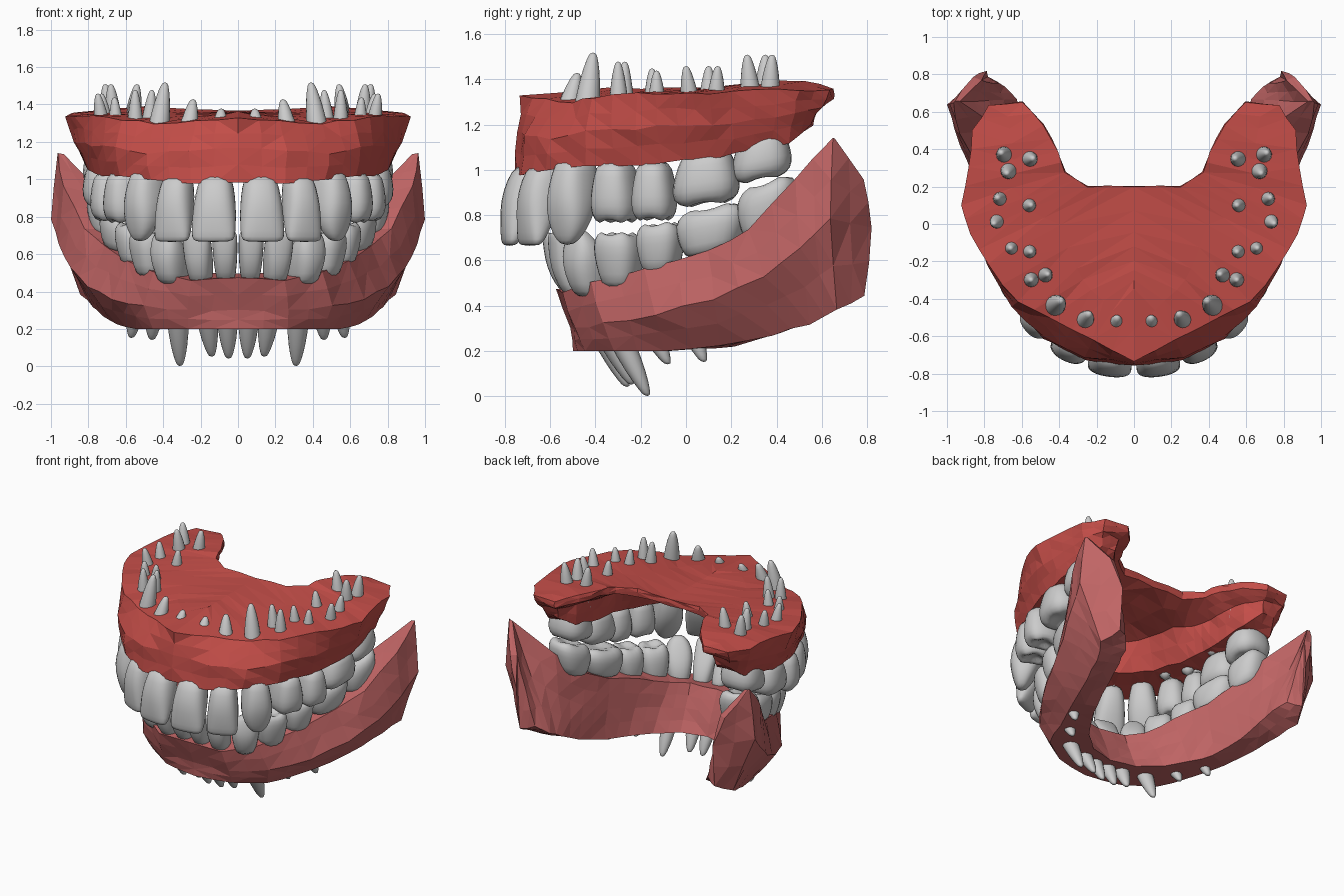
import bpy, bmesh, math, random
from mathutils import Vector as V
random.seed(4)


def finish(name, bm, smooth, color=None):
    bmesh.ops.recalc_face_normals(bm, faces=bm.faces)
    me = bpy.data.meshes.new(name)
    bm.to_mesh(me)
    bm.free()
    ob = bpy.data.objects.new(name, me)
    bpy.context.collection.objects.link(ob)
    m = ob.modifiers.new("mirror", 'MIRROR')
    m.use_clip = True
    m.merge_threshold = 0.0005
    if smooth:
        s = ob.modifiers.new("round", 'SUBSURF')
        s.levels = s.render_levels = 1
        for p in me.polygons:
            p.use_smooth = True
    if color:
        mat = bpy.data.materials.new(name)
        mat.diffuse_color = (*color, 1)
        me.materials.append(mat)
    return ob


def skin(bm, rings, skip=lambda i, j: False, caps=(True, True)):
    vs = [[bm.verts.new(p) for p in r] for r in rings]
    n = len(vs[0])
    for i in range(len(vs) - 1):
        for j in range(n):
            if not skip(i, j):
                k = (j + 1) % n
                bm.faces.new((vs[i][j], vs[i][k], vs[i + 1][k], vs[i + 1][j]))
    if caps[0]:
        bm.faces.new(vs[0])
    if caps[1]:
        bm.faces.new(vs[-1][::-1])


def gum(name, sections, color, skip=lambda i, j: False):
    bm = bmesh.new()
    skin(bm, sections, skip, (False, True))
    bmesh.ops.triangulate(bm, faces=[f for f in bm.faces if len(f.verts) > 4])
    bmesh.ops.subdivide_edges(bm, edges=bm.edges[:], cuts=1, use_grid_fill=True)
    for v in bm.verts:  # uneven hand-cut facets
        j = V([random.uniform(-.006, .006) for _ in range(3)])
        if abs(v.co.x) < 1e-4:
            j.x = 0
        if v.co.z < .21:
            j.z = 0
        v.co += j
    bmesh.ops.triangulate(bm, faces=bm.faces[:])
    finish(name, bm, False, color)


# Upper gum: outer top, outer middle, outer bottom, inner bottom, inner top at each station
up = [
    ((0, -.73, 1.33), (0, -.74, 1.17), (0, -.76, .98), (0, -.5, 1.03), (0, -.4, 1.36)),
    ((.22, -.62, 1.31), (.26, -.71, 1.15), (.25, -.73, .98), (.16, -.47, 1.03), (0, -.3, 1.36)),
    ((.45, -.5, 1.30), (.49, -.6, 1.14), (.47, -.62, 1.0), (.31, -.38, 1.04), (0, -.2, 1.36)),
    ((.62, -.42, 1.32), (.66, -.44, 1.17), (.63, -.44, 1.02), (.41, -.28, 1.05), (0, -.05, 1.36)),
    ((.78, -.22, 1.34), (.78, -.22, 1.18), (.73, -.2, 1.02), (.48, -.1, 1.06), (0, .2, 1.37)),
    ((.88, -.05, 1.34), (.845, -.03, 1.2), (.79, 0, 1.04), (.52, .02, 1.07), (.25, .2, 1.37)),
    ((.92, .1, 1.34), (.88, .12, 1.2), (.81, .15, 1.06), (.54, .14, 1.08), (.37, .28, 1.385)),
    ((.88, .3, 1.35), (.86, .3, 1.22), (.8, .3, 1.09), (.54, .3, 1.1), (.41, .38, 1.40)),
    ((.86, .5, 1.355), (.84, .48, 1.25), (.78, .45, 1.12), (.57, .45, 1.13), (.48, .53, 1.39)),
    ((.78, .63, 1.35), (.77, .6, 1.28), (.74, .55, 1.2), (.63, .56, 1.2), (.6, .65, 1.36)),
]
sections = []
for s in up:
    ot, om, ob, ib, it = map(V, s)
    pu = it - V((0, 0, .05))
    vault = ib.lerp(pu, .25)
    vault.z = ib.z + (pu.z - ib.z) * .7
    sections.append((ot, om, ob, ib, vault, pu, it))
gum("upper_gum", sections, (.55, .075, .065), lambda i, j: j == 5 and i < 4)

# Lower gum with rising rear plates: outer top, outer middle, outer bottom, inner bottom, inner top
low = [
    ((0, -.58, .47), (0, -.51, .3), (0, -.5, .2), (0, -.24, .2), (0, -.36, .5)),
    ((.25, -.55, .46), (.27, -.49, .3), (.27, -.45, .2), (.18, -.2, .2), (.2, -.33, .5)),
    ((.45, -.42, .5), (.5, -.37, .32), (.45, -.32, .2), (.32, -.08, .2), (.3, -.24, .52)),
    ((.59, -.18, .57), (.67, -.14, .36), (.55, -.1, .2), (.42, .06, .21), (.4, -.06, .58)),
    ((.71, .1, .64), (.81, .12, .43), (.65, .15, .22), (.5, .22, .22), (.5, .15, .64)),
    ((.82, .28, .74), (.9, .34, .53), (.72, .38, .27), (.57, .42, .28), (.57, .32, .72)),
    ((.93, .48, .96), (.96, .5, .65), (.78, .55, .32), (.6, .56, .35), (.7, .5, .9)),
    ((.97, .65, 1.14), (.995, .64, .78), (.84, .67, .38), (.62, .66, .4), (.93, .66, 1.13)),
    ((.86, .79, .96), (.79, .82, .75), (.78, .79, .44), (.69, .74, .46), (.82, .77, .96)),
]
sections = []
for s in low:
    ot, om, ob, ib, it = map(V, s)
    sections.append((ot, om, ob, ib, ib.lerp(it, .5), it))
gum("lower_gum", sections, (.53, .13, .13))

# Crown profiles: height fraction from neck to biting end, width scale, depth scale
CROWN = {
    'incisor': [(-.2, .72, .8), (.05, .88, .98), (.35, 1.02, 1), (.7, 1.07, .68), (.95, 1.05, .4), (1.02, .9, .2)],
    'canine': [(-.2, .7, .8), (.05, .86, 1), (.4, 1.07, 1.05), (.7, 1.03, .75), (.92, .7, .45), (1.04, .28, .2)],
    'molar': [(-.25, .7, .8), (.08, .9, .95), (.5, 1.07, 1.06), (.82, 1.04, .98), (1.1, .72, .66), (.82, .3, .28)],
}


def tooth(name, kind, c, angle, neck, bite, w, d, lean, tilt, roots):
    bm = bmesh.new()
    a = math.radians(angle)
    n, t = V((math.sin(a), -math.cos(a), 0)), V((math.cos(a), math.sin(a), 0))
    c = V((*c, 0))
    rings = []
    for f, sw, sd in CROWN[kind]:
        ring = []
        for k in range(12):
            th = math.tau * (k + .5) / 12
            u, v = [math.copysign(abs(q) ** .75, q) for q in (math.cos(th), math.sin(th))]
            z = neck + (bite - neck) * f + tilt * u * w / 2 * sw
            if kind == 'molar' and f > 1:  # four cusps
                z -= (bite - neck) * .1 * (1 + math.cos(4 * th))
            ring.append(c + t * (u * w / 2 * sw) + n * (v * d / 2 * sd + lean * f) + V((0, 0, z)))
        rings.append(ring)
    skin(bm, rings)
    # tapered roots
    r0 = .075 if len(roots) == 1 else .06
    for tip in roots:
        tip = V(tip)
        start = c + V((0, 0, neck)) - n * .03
        if len(roots) > 1:
            start += .5 * V((tip.x - c.x, tip.y - c.y, 0))
        rr = []
        for f, s in ((0, 1), (.5, .9), (.78, .66), (.94, .38), (1, .18)):
            p = start.lerp(tip, f)
            rr.append([p + V((math.cos(math.tau * k / 8), math.sin(math.tau * k / 8), 0)) * r0 * s for k in range(8)])
        skin(bm, rr)
    finish(name, bm, True)


# Upper teeth, one side (mirrored)
tooth("upper_central_incisor", 'incisor', (.12, -.69), 8, .97, .67, .23, .2, .09, 0, [(.09, -.5, 1.38)])
tooth("upper_side_incisor", 'incisor', (.325, -.625), 25, .97, .67, .2, .2, .07, 0, [(.24, -.48, 1.43)])
tooth("upper_canine", 'canine', (.485, -.49), 48, 1.0, .68, .2, .22, .05, 0, [(.39, -.41, 1.52)])
tooth("upper_first_premolar", 'molar', (.6, -.31), 65, .99, .76, .2, .24, 0, 0, [(.46, -.27, 1.48), (.55, -.3, 1.48)])
tooth("upper_second_premolar", 'molar', (.67, -.14), 75, .99, .77, .19, .24, 0, 0, [(.55, -.15, 1.45), (.66, -.13, 1.44)])
tooth("upper_first_molar", 'molar', (.69, .09), 82, 1.04, .84, .29, .28, 0, .12, [(.75, 0, 1.46), (.73, .14, 1.46), (.55, .1, 1.46)])
tooth("upper_second_molar", 'molar', (.69, .335), 88, 1.13, .95, .26, .28, 0, .2, [(.68, .27, 1.51), (.71, .38, 1.51), (.54, .35, 1.51)])

# Lower teeth, one side (mirrored)
tooth("lower_central_incisor", 'incisor', (.066, -.5), 3, .49, .72, .13, .16, .11, 0, [(.05, -.26, .04)])
tooth("lower_side_incisor", 'incisor', (.2, -.48), 15, .48, .72, .15, .17, .1, 0, [(.14, -.24, .05)])
tooth("lower_canine", 'canine', (.35, -.42), 38, .48, .73, .18, .2, .07, 0, [(.31, -.17, 0)])
tooth("lower_first_premolar", 'molar', (.46, -.29), 60, .52, .73, .2, .2, .03, 0, [(.46, -.08, .14)])
tooth("lower_second_premolar", 'molar', (.54, -.11), 70, .58, .77, .2, .21, .02, .1, [(.57, .08, .15)])
tooth("lower_first_molar", 'molar', (.61, .115), 75, .66, .84, .31, .25, 0, .2, [(.6, .08, .35), (.64, .22, .38)])
tooth("lower_second_molar", 'molar', (.68, .36), 76, .75, .95, .26, .25, 0, .35, [(.68, .34, .42), (.72, .45, .45)])
